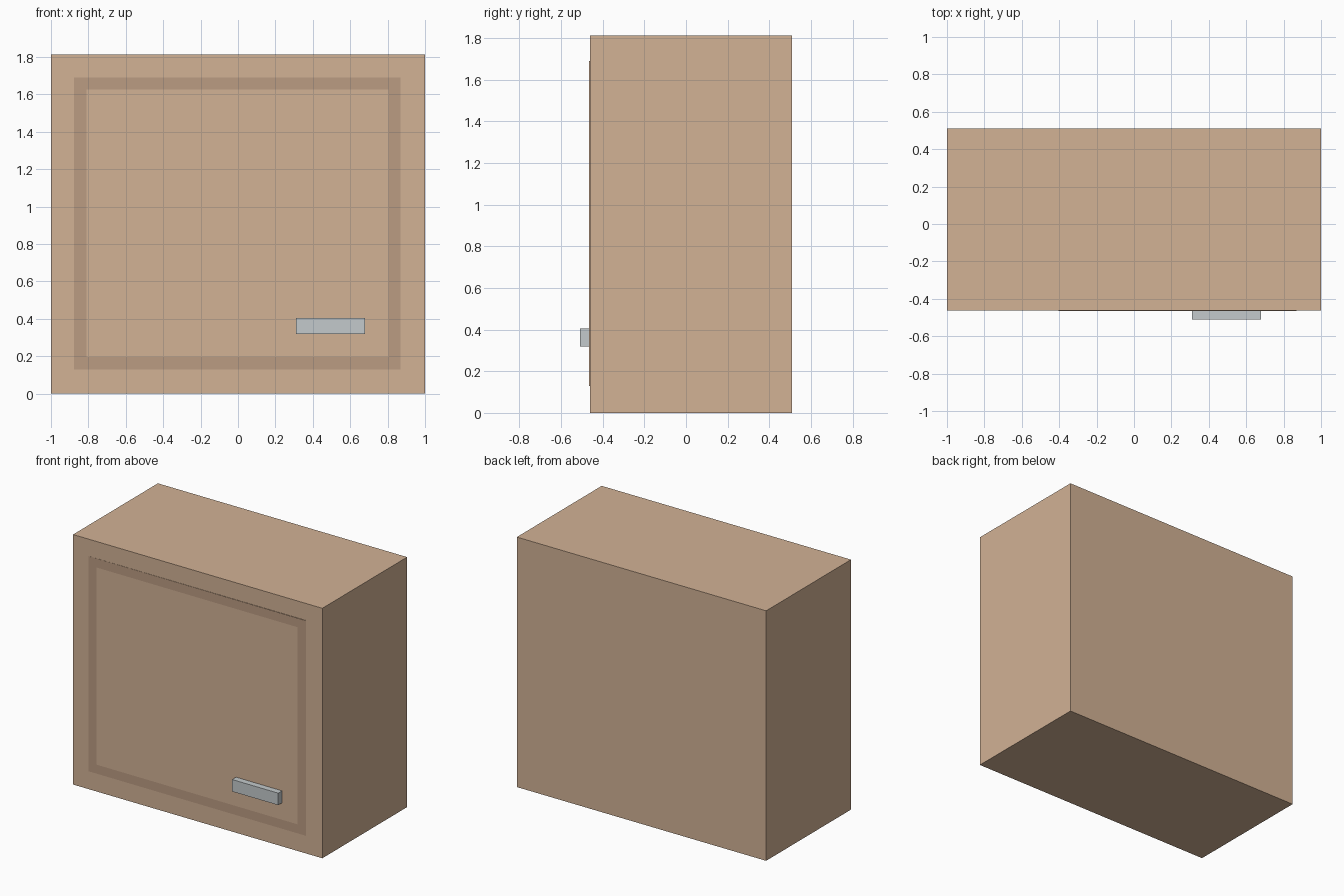
import bpy, bmesh

if "Cube" in bpy.data.objects:
    bpy.data.objects.remove(bpy.data.objects["Cube"])


def material(name, rgb):
    m = bpy.data.materials.new(name)
    m.diffuse_color = (*rgb, 1)
    m.use_nodes = True
    m.node_tree.nodes["Principled BSDF"].inputs["Base Color"].default_value = m.diffuse_color
    return m


wood = material("wood", (0.645, 0.445, 0.301))
trim = material("dark_wood", (0.497, 0.332, 0.223))
metal = material("metal", (0.552, 0.591, 0.604))


def box(name, lo, hi, *mats, edit=None):
    """Axis-aligned box between two corners, with an optional bmesh edit."""
    bm = bmesh.new()
    bmesh.ops.create_cube(bm, size=1)
    for v in bm.verts:
        for i in range(3):
            v.co[i] = hi[i] if v.co[i] > 0 else lo[i]
    bm.normal_update()
    if edit:
        edit(bm)
    mesh = bpy.data.meshes.new(name)
    bm.to_mesh(mesh)
    bm.free()
    for m in mats:
        mesh.materials.append(m)
    ob = bpy.data.objects.new(name, mesh)
    bpy.context.collection.objects.link(ob)
    return ob


def shape_door(bm):
    # Door stands very slightly proud on its opening side
    for v in bm.verts:
        if v.co.y < -0.461 and v.co.x > 0:
            v.co.y -= 0.003
    bm.normal_update()
    # Dark border around the centre panel
    front = min(bm.faces, key=lambda f: f.normal.y)
    ring = bmesh.ops.inset_region(bm, faces=[front], thickness=0.092)["faces"]
    for f in ring:
        f.material_index = 1


# Cabinet carcass
box("cabinet_body", (-1, -0.462, 0), (1, 0.51, 1.813), wood)

# Door with dark border
box("door", (-0.876, -0.463, 0.13), (0.87, -0.46, 1.69), wood, trim, edit=shape_door)

# Bar handle
box("door_handle", (0.31, -0.51, 0.318), (0.68, -0.46, 0.405), metal)
